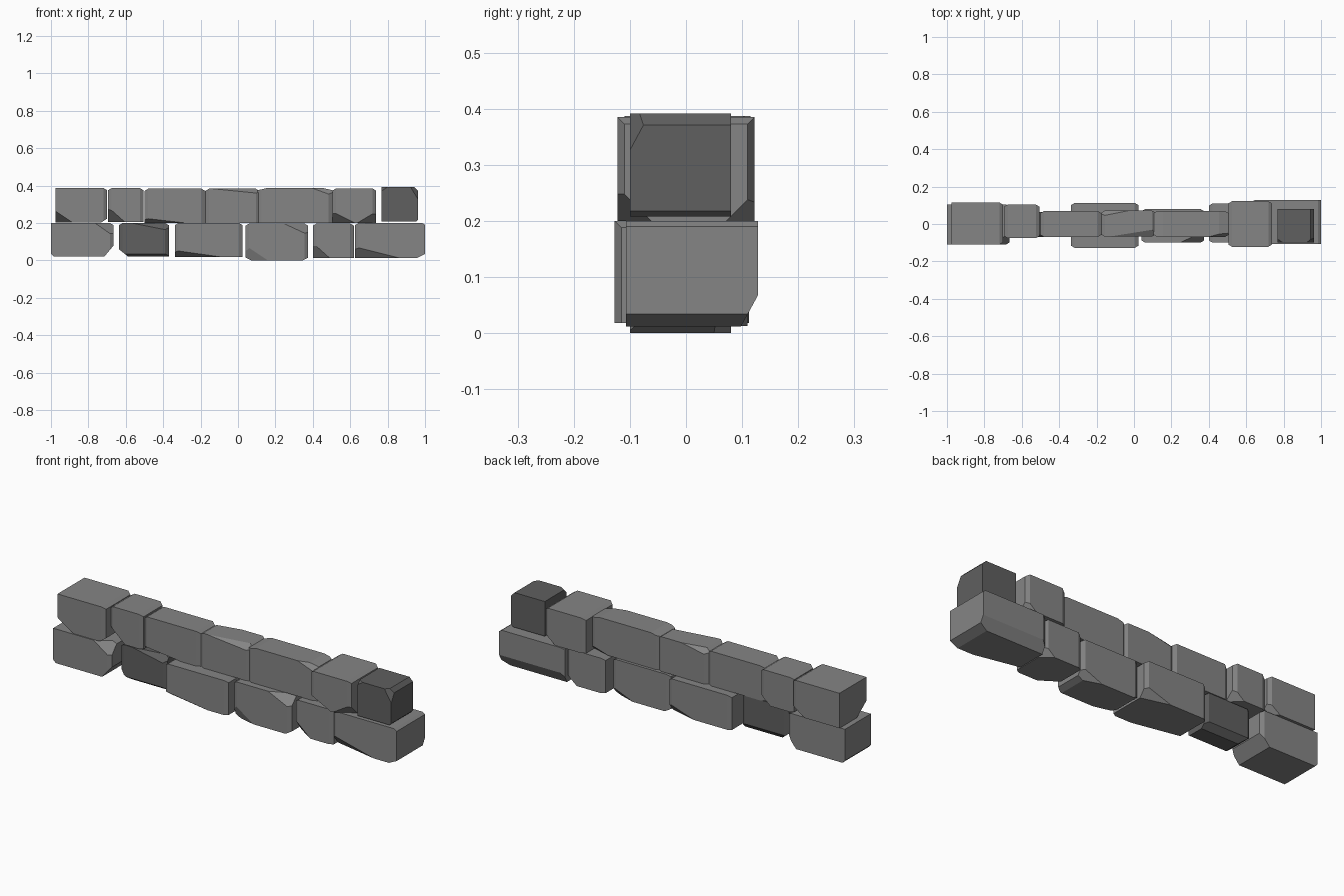
import bpy, bmesh
from mathutils import Vector

if "Cube" in bpy.data.objects:
    bpy.data.objects.remove(bpy.data.objects["Cube"])


def material(name, v):
    m = bpy.data.materials.new(name)
    m.diffuse_color = (v, v, v, 1)
    m.use_nodes = True
    m.node_tree.nodes["Principled BSDF"].inputs["Base Color"].default_value = m.diffuse_color
    return m


light = material("grey_stone", 0.235)
dark = material("dark_grey_stone", 0.115)


def stone(name, lo, hi, cuts, mat=light, ends=(1, 1)):
    """Box from lo to hi; each cut = (signs, lengths) slices off an edge or corner."""
    lo, hi = Vector(lo), Vector(hi)
    mid, half = (lo + hi) / 2, (hi - lo) / 2
    bm = bmesh.new()
    bmesh.ops.create_cube(bm, size=1)
    for v in bm.verts:
        v.co = Vector(2 * v.co[i] * half[i] for i in range(3))
    cuts = list(cuts)
    # slim chamfers around the end faces that meet a neighbour
    for sx, on in zip((-1, 1), ends):
        if on:
            cuts += [((sx, 0, 1), (.02, 0, .012)), ((sx, -1, 0), (.02, .012, 0)),
                     ((sx, 1, 0), (.02, .012, 0))]
    for s, d in cuts:
        n = Vector(s[i] / d[i] if s[i] else 0 for i in range(3))
        # plane passes one cut length away from the corner on each axis
        level = sum(half[i] / d[i] for i in range(3) if s[i]) - 1
        co = n * (level / n.length_squared)
        geom = bm.verts[:] + bm.edges[:] + bm.faces[:]
        r = bmesh.ops.bisect_plane(bm, geom=geom, plane_co=co, plane_no=n,
                                   clear_outer=True, dist=1e-5)
        edges = [e for e in r["geom_cut"] if isinstance(e, bmesh.types.BMEdge)]
        if edges:
            bmesh.ops.holes_fill(bm, edges=edges)
    bmesh.ops.recalc_face_normals(bm, faces=bm.faces)
    me = bpy.data.meshes.new(name)
    bm.to_mesh(me)
    bm.free()
    ob = bpy.data.objects.new(name, me)
    ob.location = mid
    me.materials.append(mat)
    bpy.context.collection.objects.link(ob)


# lower course, left to right
stone("lower_stone_1", (-1, -.11, .02), (-.665, .105, .2),
      [((1, 0, -1), (.05, 0, .06)), ((1, -1, 1), (.1, .06, .07)), ((-1, 0, -1), (.015, 0, .015))],
      ends=(0, 1))
stone("lower_stone_2", (-.637, -.07, .02), (-.37, .065, .2),
      [((-1, 0, -1), (.05, 0, .04)), ((1, -1, 1), (.2, .03, .04)), ((0, -1, -1), (0, .02, .015)),
       ((0, 1, -1), (0, .03, .03))], dark)
stone("lower_stone_3", (-.338, -.127, .018), (.025, .112, .2),
      [((-1, -1, -1), (.25, .05, .035)), ((1, 1, -1), (.15, .04, .05))])
stone("lower_stone_4", (.04, -.1, 0), (.375, .08, .197),
      [((1, -1, 1), (.13, .06, .06)), ((-1, 0, -1), (.03, 0, .015)), ((1, 0, -1), (.03, 0, .015)),
       ((-1, -1, -1), (.12, .03, .08)), ((1, 1, -1), (.12, .04, .05))])
stone("lower_stone_5", (.4, -.1, .013), (.62, .11, .197),
      [((-1, -1, -1), (.09, .06, .08)), ((1, 1, -1), (.06, .05, .05))])
stone("lower_stone_6", (.625, -.107, .012), (1, .128, .2),
      [((-1, -1, -1), (.24, .05, .06)), ((1, 0, -1), (.045, 0, .022)),
       ((0, 1, -1), (0, .03, .055)), ((1, 0, 1), (.015, 0, .01))], ends=(1, 0))

# upper course, left to right
stone("upper_stone_1", (-.975, -.11, .203), (-.7, .115, .387),
      [((-1, -1, -1), (.09, .08, .06)), ((1, 0, -1), (.03, 0, .02)),
       ((1, 1, -1), (.07, .05, .05))], ends=(0, 1))
stone("upper_stone_2", (-.695, -.076, .205), (-.505, .104, .387),
      [((-1, -1, -1), (.09, .08, .08)), ((1, 1, -1), (.06, .06, .05))])
stone("upper_stone_3", (-.5, -.07, .2), (-.175, .07, .383),
      [((-1, -1, -1), (.22, .04, .025)), ((1, 0, 1), (.02, 0, .01))])
stone("upper_stone_4", (-.175, -.068, .2), (.115, .072, .383),
      [((1, -1, 1), (.25, .04, .025)), ((-1, 1, 1), (.15, .03, .03))])
stone("upper_stone_5", (.105, -.07, .2), (.505, .07, .387),
      [((1, -1, 1), (.11, .03, .04)), ((-1, 0, 1), (.05, 0, .012)), ((1, 1, -1), (.1, .03, .03)),
       ((1, 0, 1), (.05, 0, .012))])
stone("upper_stone_6", (.505, -.122, .2), (.738, .122, .385),
      [((-1, -1, -1), (.12, .07, .06)), ((1, -1, -1), (.1, .06, .06)),
       ((1, 1, -1), (.06, .05, .05))])
stone("upper_stone_7", (.767, -.1, .208), (.963, .08, .391),
      [((1, 0, 1), (.02, 0, .02)), ((1, -1, 1), (.04, .035, .065)), ((1, 0, -1), (.01, 0, .01)),
       ((-1, -1, 1), (.03, .02, .02))], dark, ends=(0, 0))
